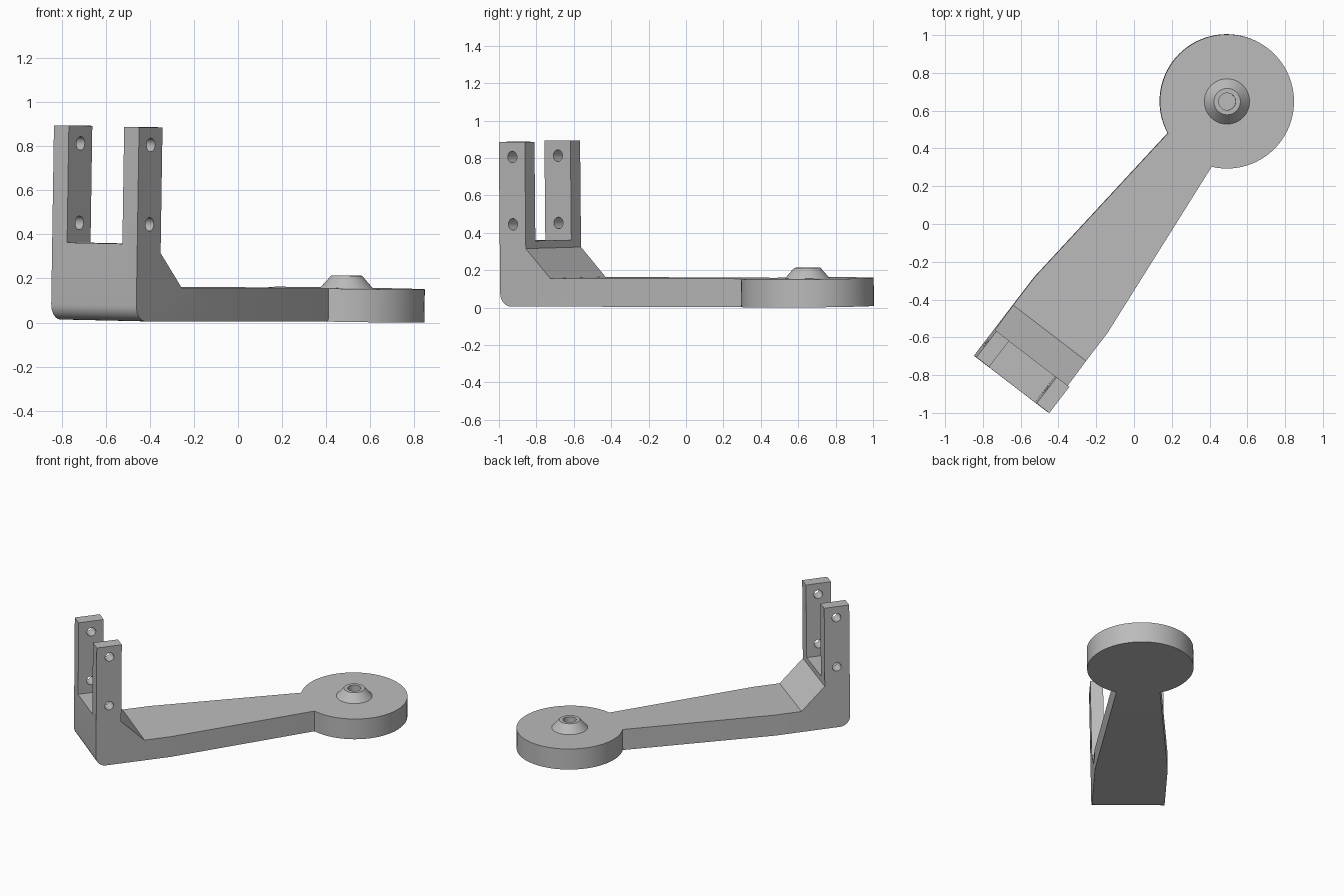
import bpy, bmesh
from math import sin, cos, pi, asin
from mathutils import Matrix, Vector

if "Cube" in bpy.data.objects:
    bpy.data.objects.remove(bpy.data.objects["Cube"], do_unlink=True)

grey = bpy.data.materials.new("matte grey")
grey.use_nodes = True
grey.diffuse_color = (0.5, 0.5, 0.5, 1)
grey.node_tree.nodes["Principled BSDF"].inputs["Base Color"].default_value = (0.5, 0.5, 0.5, 1)

# Arm runs along its own y axis; this places it diagonally with a slight lean
PLACE = (Matrix.Translation((-0.655, -0.845, 0.01)) @ Matrix.Rotation(-0.6536, 4, "Z")
         @ Matrix.Rotation(0.0178, 4, "Y") @ Matrix.Rotation(-0.002, 4, "X"))

HALF, TIP, DEPTH, THICK, HEIGHT = 0.243, 0.146, 0.175, 0.15, 0.88
HUB_Y, HUB_R = 1.883, 0.355


def add_object(name, bm):
    bmesh.ops.recalc_face_normals(bm, faces=bm.faces)
    mesh = bpy.data.meshes.new(name)
    bm.to_mesh(mesh)
    bm.free()
    mesh.materials.append(grey)
    obj = bpy.data.objects.new(name, mesh)
    bpy.context.collection.objects.link(obj)
    obj.matrix_world = PLACE
    return obj


def extrude(name, points, direction):
    bm = bmesh.new()
    face = bm.faces.new([bm.verts.new(p) for p in points])
    ext = bmesh.ops.extrude_face_region(bm, geom=[face])
    moved = [v for v in ext["geom"] if isinstance(v, bmesh.types.BMVert)]
    bmesh.ops.translate(bm, verts=moved, vec=Vector(direction))
    return add_object(name, bm)


def cut(obj, tool, operation):
    mod = obj.modifiers.new(operation, "BOOLEAN")
    mod.operation, mod.object, mod.solver = operation, tool, "EXACT"
    bpy.context.view_layer.objects.active = obj
    bpy.ops.object.modifier_apply(modifier=mod.name)
    bpy.data.objects.remove(tool, do_unlink=True)


# Side profile: rounded heel, tall upright, sloped gusset, flat arm
R = 0.07
heel = [(R - R * sin(i * pi / 16), R - R * cos(i * pi / 16)) for i in range(9)]
side = heel + [(0, HEIGHT), (DEPTH, HEIGHT), (DEPTH, 0.31), (0.339, THICK), (2.5, THICK), (2.5, 0)]
body = extrude("bracket_arm", [(-0.6, y, z) for y, z in side], (1.2, 0, 0))

# Plan outline: straight base, tapering arm, round hub
start = -pi / 2 + asin(TIP / HUB_R)
sweep = 2 * pi - 2 * asin(TIP / HUB_R)
N = 72
hub = [(HUB_R * cos(start + sweep * i / N), HUB_Y + HUB_R * sin(start + sweep * i / N))
       for i in range(N + 1)]
plan = [(-HALF, 0.525), (-HALF, -0.2), (HALF, -0.2), (HALF, 0.525)] + hub
cut(body, extrude("plan_cutter", [(x, y, -0.2) for x, y in plan], (0, 0, 1.4)), "INTERSECT")

# Slot between the two prongs
GAP = HALF - 0.085
slot = [(-GAP, -0.3, 0.35), (GAP, -0.3, 0.35), (GAP, -0.3, 1.2), (-GAP, -0.3, 1.2)]
cut(body, extrude("slot_cutter", slot, (0, 0.8, 0)), "DIFFERENCE")

# Two bolt holes through both prongs
for z in (0.44, 0.80):
    ring = [(-0.5, 0.09 + 0.031 * cos(i * pi / 12), z + 0.031 * sin(i * pi / 12)) for i in range(24)]
    cut(body, extrude("hole_cutter", ring, (1, 0, 0)), "DIFFERENCE")

# Conical boss with a recessed centre, turned around the hub axis
bm = bmesh.new()
profile = [(0.12, THICK), (0.07, 0.207), (0.045, 0.207), (0.045, 0.165), (0, 0.165)]
verts = [bm.verts.new((r, HUB_Y, z)) for r, z in profile]
edges = [bm.edges.new(pair) for pair in zip(verts, verts[1:])]
bmesh.ops.spin(bm, geom=verts + edges, cent=(0, HUB_Y, 0), axis=(0, 0, 1),
               angle=2 * pi, steps=48, use_duplicate=False)
bmesh.ops.remove_doubles(bm, verts=bm.verts, dist=0.0005)
boss = add_object("hub_boss", bm)

# Smooth the round surfaces, keep the corners crisp
bpy.ops.object.select_all(action="DESELECT")
for obj in (body, boss):
    obj.select_set(True)
bpy.context.view_layer.objects.active = body
bpy.ops.object.shade_smooth_by_angle(angle=pi / 6)
